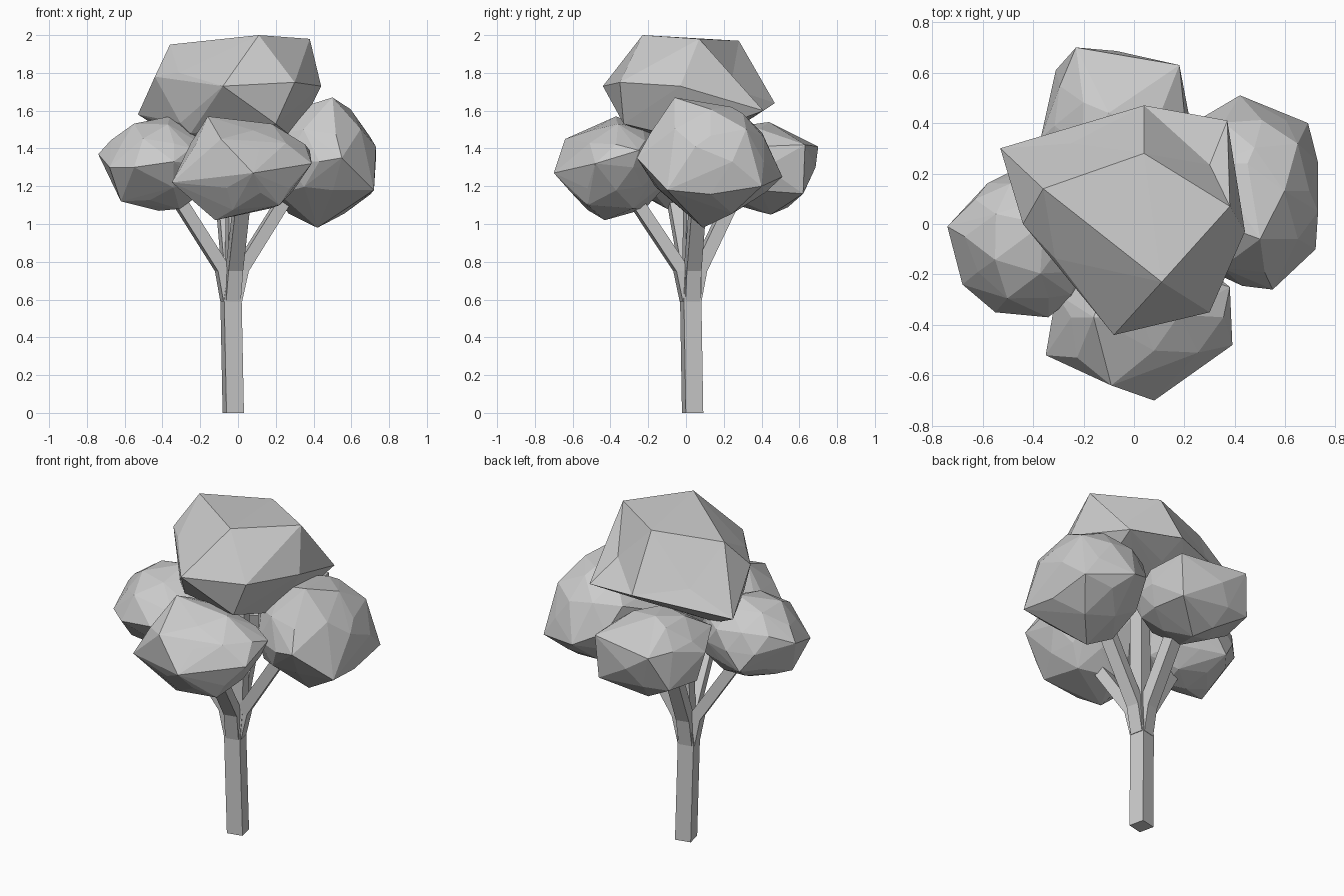
import bpy, bmesh, math, random
from mathutils import Vector


def finish(bm, name):
    bmesh.ops.recalc_face_normals(bm, faces=bm.faces)
    mesh = bpy.data.meshes.new(name)
    bm.to_mesh(mesh)
    bm.free()
    obj = bpy.data.objects.new(name, mesh)
    bpy.context.collection.objects.link(obj)
    return obj


def limb(name, path, turn=-32.5):
    """Four-sided tapered limb through (x, y, z, corner radius) points."""
    bm = bmesh.new()
    rings = []
    for x, y, z, r in path:
        angles = [math.radians(turn + 90 * i) for i in range(4)]
        rings.append([bm.verts.new((x + r * math.cos(a), y + r * math.sin(a), z))
                      for a in angles])
    for low, high in zip(rings, rings[1:]):
        for i in range(4):
            j = (i + 1) % 4
            bm.faces.new((low[i], low[j], high[j], high[i]))
    bm.faces.new(rings[0])
    bm.faces.new(rings[-1])
    return finish(bm, name)


def foliage(name, centre, radii, corners, seed, fill=0.97, dents=()):
    """Faceted clump: hull of a rough ellipsoid, pulled corners, optional dents."""
    rng = random.Random(seed)
    bm = bmesh.new()
    bmesh.ops.create_icosphere(bm, subdivisions=2, radius=1)
    for v in bm.verts:
        k = fill * rng.uniform(0.86, 1.04)
        v.co = Vector(c + p * r * k for c, p, r in zip(centre, v.co, radii))
    for co in corners:
        bm.verts.new(co)
    hull = bmesh.ops.convex_hull(bm, input=bm.verts)
    loose = {e for e in hull["geom_interior"] + hull["geom_unused"]
             if isinstance(e, bmesh.types.BMVert)}
    bmesh.ops.delete(bm, geom=list(loose), context='VERTS')
    for co in map(Vector, dents):
        # split the nearest facet and push its middle inward
        face = min(bm.faces, key=lambda f: (f.calc_center_median() - co).length)
        edge = max(face.edges, key=lambda e: e.calc_length())
        cut = bmesh.ops.bisect_edges(bm, edges=[edge], cuts=1)
        for v in cut["geom_split"]:
            if isinstance(v, bmesh.types.BMVert):
                v.co = co
        bmesh.ops.triangulate(bm, faces=bm.faces)
    return finish(bm, name)


# Trunk continuing as the central stem
limb("trunk", [(-0.025, 0.035, 0, 0.067), (-0.037, 0.025, 0.6, 0.067),
               (-0.02, 0.03, 0.75, 0.06), (-0.01, 0.04, 1.5, 0.055)])

# Four side branches forking out of the trunk
for side, knee, tip in [
        ("left", (-0.075, 0.01, 0.75), (-0.36, -0.07, 1.2)),
        ("right", (0.01, 0.035, 0.75), (0.29, 0.07, 1.2)),
        ("front", (-0.02, -0.02, 0.75), (0.03, -0.32, 1.2)),
        ("back", (-0.04, 0.065, 0.75), (-0.08, 0.28, 1.2))]:
    root = Vector((-0.037, 0.025, 0.59)).lerp(Vector((knee[0], knee[1], 0.59)), 0.25)
    limb(side + "_branch", [(*root, 0.056), (*knee, 0.056), (*tip, 0.055)])

# Crown
foliage("top_foliage", (-0.03, 0.05, 1.68), (0.42, 0.38, 0.29), [
    (0.11, -0.23, 2.0), (0.38, 0.07, 1.98), (-0.36, 0.14, 1.95),
    (0.04, 0.28, 1.97), (-0.08, -0.44, 1.73), (0.3, -0.35, 1.75),
    (0.2, -0.33, 1.53), (0.44, -0.03, 1.73), (0.37, 0.41, 1.6),
    (0.04, 0.47, 1.64), (-0.53, 0.3, 1.58), (-0.44, 0.0, 1.78),
    (-0.25, -0.16, 1.48), (0.3, 0.0, 1.45), (-0.28, 0.1, 1.42)], 1, 0.93,
    dents=[(0.3, 0.235, 1.72), (-0.25, 0.32, 1.7)])

# Lower ring of clumps
foliage("left_foliage", (-0.42, -0.05, 1.32), (0.31, 0.3, 0.25), [
    (-0.74, -0.01, 1.37), (-0.62, -0.15, 1.12), (-0.55, -0.35, 1.3),
    (-0.34, -0.37, 1.33), (-0.25, -0.28, 1.4), (-0.36, 0.0, 1.57),
    (-0.68, -0.24, 1.3), (-0.31, -0.1, 1.08), (-0.12, 0.02, 1.35)], 2)
foliage("front_foliage", (0.03, -0.37, 1.3), (0.36, 0.31, 0.27), [
    (-0.35, -0.52, 1.22), (-0.16, -0.37, 1.57), (0.18, -0.36, 1.53),
    (0.39, -0.48, 1.32), (0.08, -0.7, 1.27), (-0.09, -0.64, 1.45),
    (-0.12, -0.43, 1.02), (0.22, -0.52, 1.1), (0.38, -0.25, 1.39),
    (0.0, -0.02, 1.35)], 3)
foliage("right_foliage", (0.43, 0.13, 1.33), (0.32, 0.38, 0.33), [
    (0.5, -0.06, 1.67), (0.45, 0.24, 1.62), (0.73, 0.05, 1.41),
    (0.69, 0.4, 1.2), (0.42, 0.51, 1.25), (0.42, 0.09, 0.98),
    (0.72, -0.1, 1.18), (0.55, -0.26, 1.35), (0.2, 0.26, 1.4),
    (0.08, 0.08, 1.38)], 4)
foliage("back_foliage", (-0.07, 0.39, 1.3), (0.31, 0.3, 0.25), [
    (-0.23, 0.7, 1.41), (0.18, 0.63, 1.42), (0.16, 0.62, 1.16),
    (-0.31, 0.61, 1.2), (-0.37, 0.34, 1.35), (0.22, 0.42, 1.3),
    (-0.1, 0.44, 1.54), (-0.05, 0.45, 1.05), (-0.28, 0.15, 1.42),
    (0.18, 0.2, 1.3)], 5)
